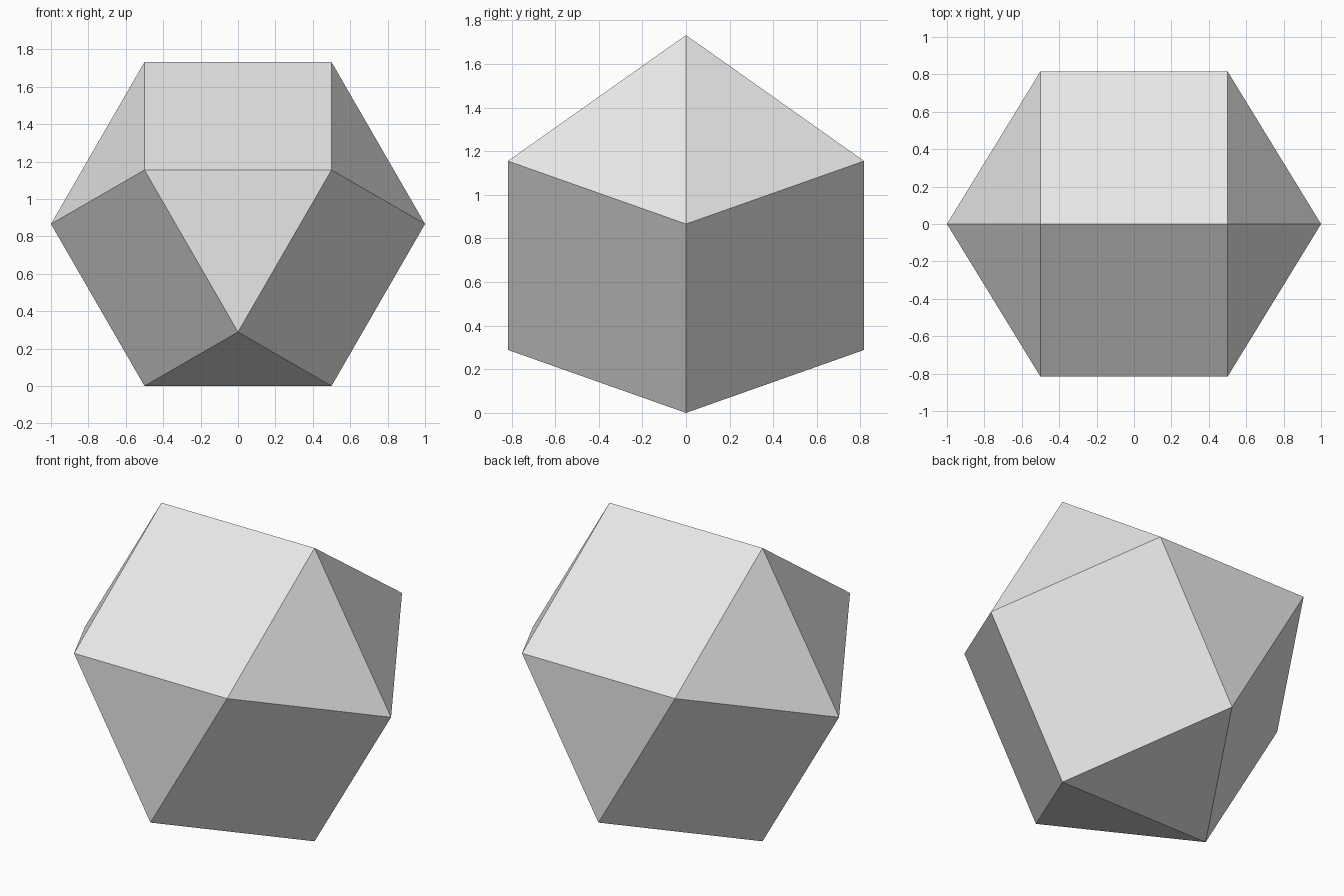
import bpy
import bmesh
from math import cos, sin, radians, sqrt

cube = bpy.data.objects.get("Cube")
if cube:
    bpy.data.objects.remove(cube, do_unlink=True)

# Plain light grey material
grey = bpy.data.materials.new("light_grey")
grey.use_nodes = True
colour = (0.8, 0.8, 0.8, 1)
grey.diffuse_color = colour
grey.node_tree.nodes["Principled BSDF"].inputs["Base Color"].default_value = colour

EDGE = 1.0
CENTRE_Z = EDGE * sqrt(3) / 2
DEPTH = EDGE * sqrt(2 / 3)

bm = bmesh.new()


def ring(count, radius, start, y):
    """Regular polygon of vertices standing in the xz plane."""
    angles = [radians(start + 360 * i / count) for i in range(count)]
    return [bm.verts.new((radius * cos(a), y, CENTRE_Z + radius * sin(a)))
            for a in angles]


# Shared hexagonal waist, with a matching cupola on the front and the back
waist = ring(6, EDGE, 0, 0)
for side in (-1, 1):
    cap = ring(3, EDGE / sqrt(3), 30, side * DEPTH)
    bm.faces.new(cap)
    for k in range(3):
        a, b, c = (waist[(2 * k + j) % 6] for j in range(3))
        bm.faces.new((a, b, cap[k]))
        bm.faces.new((b, c, cap[(k + 1) % 3], cap[k]))

bmesh.ops.recalc_face_normals(bm, faces=bm.faces)
mesh = bpy.data.meshes.new("faceted_solid")
bm.to_mesh(mesh)
bm.free()
mesh.materials.append(grey)
solid = bpy.data.objects.new("faceted_solid", mesh)
bpy.context.collection.objects.link(solid)
